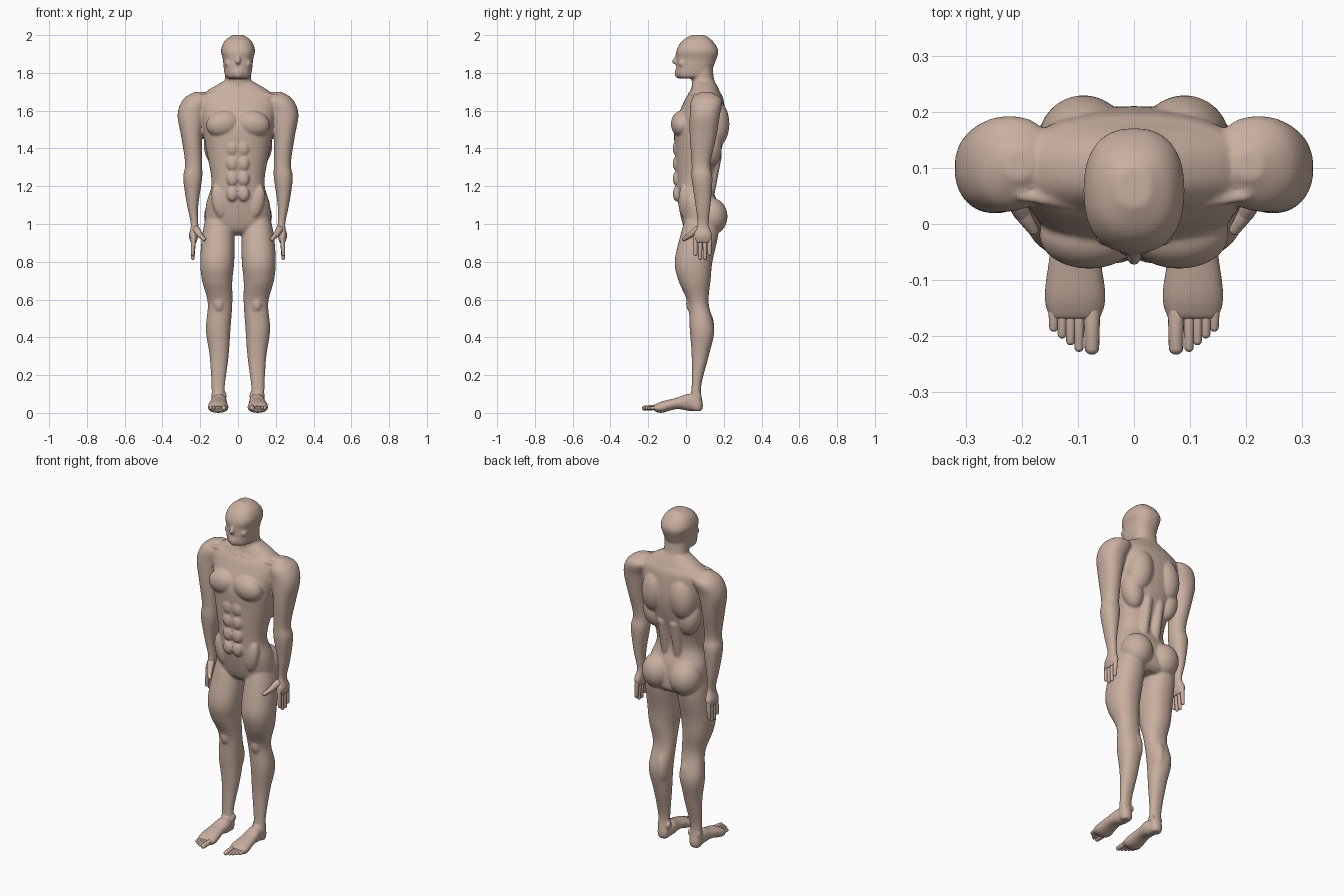
import bpy, bmesh, math
from mathutils import Vector, Matrix

if "Cube" in bpy.data.objects:
    bpy.data.objects.remove(bpy.data.objects["Cube"], do_unlink=True)

skin = bpy.data.materials.new("warm tan skin")
skin.use_nodes = True
tan = (.58, .43, .35, 1)
skin.diffuse_color = tan
skin.node_tree.nodes["Principled BSDF"].inputs["Base Color"].default_value = tan
sides = {"left": 1, "right": -1}


def smooth_rows(rows, steps=6):
    """Catmull-Rom interpolation between the given sections."""
    rows = [Vector(row) for row in rows]
    padded = [rows[0], *rows, rows[-1]]
    out = []
    for before, start, end, after in zip(padded, padded[1:], padded[2:], padded[3:]):
        leave, arrive = (end - before) / 2, (after - start) / 2
        for step in range(steps):
            t = step / steps
            ease = t * t * (3 - 2 * t)
            out.append(start.lerp(end, ease) + leave * t * (1 - t) ** 2
                       - arrive * t * t * (1 - t))
    return out + [rows[-1]]


def rounded(angle_part, power):
    return math.copysign(abs(angle_part) ** (2 / power), angle_part)


def loft(bm, sections, side=1, power=2.2, along_y=False, count=32):
    """Skin rounded sections, each: position, low u, high u, low v, high v."""
    rings = []
    for pos, u_low, u_high, v_low, v_high in smooth_rows(sections.values()):
        ring = []
        for k in range(count):
            angle = math.tau * k / count
            u = (u_low + u_high + (u_high - u_low) * rounded(math.cos(angle), power)) / 2
            v = (v_low + v_high + (v_high - v_low) * rounded(math.sin(angle), power)) / 2
            ring.append(bm.verts.new((side * u, pos, v) if along_y else (side * u, v, pos)))
        rings.append(ring)
    faces = [bm.faces.new(rings[0]), bm.faces.new(rings[-1])]
    for low, high in zip(rings, rings[1:]):
        for k in range(count):
            faces.append(bm.faces.new((low[k], low[k - 1], high[k - 1], high[k])))
    bmesh.ops.recalc_face_normals(bm, faces=faces)


def centred(sections):
    """Expand position, half width, front, back into full sections."""
    return {name: (pos, -half, half, front, back)
            for name, (pos, half, front, back) in sections.items()}


def muscle(bm, centre, size, side=1, tilt=0):
    """Ellipsoid tilted about the y axis."""
    x, y, z = centre
    matrix = (Matrix.Translation((side * x, y, z)) @ Matrix.Rotation(side * tilt, 4, 'Y')
              @ Matrix.Diagonal((*size, 1)))
    bmesh.ops.create_uvsphere(bm, u_segments=24, v_segments=16, radius=1, matrix=matrix)


def rod(bm, start, end, start_radius, end_radius, side=1):
    """Round-ended tapered rod."""
    mirror = Vector((side, 1, 1))
    start, end = Vector(start) * mirror, Vector(end) * mirror
    turn = (end - start).to_track_quat('Z', 'Y')
    ball = bmesh.ops.create_uvsphere(bm, u_segments=16, v_segments=13, radius=1)
    for vert in ball["verts"]:
        if vert.co.z > 0:
            vert.co = end + turn @ vert.co * end_radius
        else:
            vert.co = start + turn @ vert.co * start_radius


def finish(bm, name):
    mesh = bpy.data.meshes.new(name)
    bm.to_mesh(mesh)
    bm.free()
    mesh.materials.append(skin)
    mesh.polygons.foreach_set("use_smooth", [True] * len(mesh.polygons))
    part = bpy.data.objects.new(name, mesh)
    bpy.context.collection.objects.link(part)
    return part


body = bmesh.new()

# Trunk, neck and head
loft(body, centred({
    "crotch": (.94, .12, .03, .15),
    "hip": (.98, .17, -.01, .18),
    "pelvis": (1.1, .17, -.04, .17),
    "waist": (1.22, .14, -.05, .14),
    "ribs": (1.4, .17, -.06, .19),
    "chest": (1.52, .19, -.06, .21),
    "collar": (1.65, .21, -.01, .2),
    "shoulder line": (1.7, .17, .02, .18),
    "neck base": (1.76, .07, .04, .15),
}), power=2.3)
loft(body, centred({
    "root": (1.66, .08, .03, .18),
    "throat": (1.76, .07, .03, .15),
    "skull base": (1.84, .07, .02, .14),
}))
loft(body, centred({
    "chin": (1.77, .05, -.03, .05),
    "jaw": (1.79, .07, -.05, .12),
    "cheek": (1.87, .08, -.05, .16),
    "forehead": (1.92, .09, -.05, .17),
    "hairline": (1.97, .07, -.02, .14),
    "crown": (2, .03, .03, .1),
}), power=2.4)
rod(body, (0, -.04, 1.9), (0, -.06, 1.86), .01, .014)
muscle(body, centre=(0, -.04, 1.8), size=(.03, .02, .03))

leg = {
    "groin": (1.04, .04, .17, 0, .17),
    "upper thigh": (.94, .02, .19, -.03, .17),
    "thigh": (.8, .02, .2, -.06, .14),
    "lower thigh": (.7, .03, .19, -.04, .13),
    "knee": (.58, .03, .16, .01, .12),
    "calf": (.44, .04, .17, .02, .15),
    "shin": (.3, .05, .15, .03, .12),
    "ankle": (.14, .07, .14, .03, .08),
    "heel": (.04, .07, .14, .02, .09),
    "heel pad": (.01, .08, .13, .04, .08),
}
foot = {
    "heel": (.08, .08, .13, .01, .06),
    "instep": (.02, .06, .14, .01, .1),
    "arch": (-.05, .06, .15, .02, .08),
    "ball": (-.13, .05, .16, 0, .06),
    "toe line": (-.17, .06, .15, .01, .04),
}
arm = {
    "shoulder top": (1.7, .18, .23, .08, .13),
    "shoulder": (1.66, .14, .29, .03, .19),
    "deltoid": (1.58, .17, .32, .02, .18),
    "biceps": (1.46, .19, .3, .02, .16),
    "elbow": (1.32, .19, .28, .03, .13),
    "forearm": (1.24, .19, .29, .03, .14),
    "lower forearm": (1.1, .21, .27, .05, .13),
    "wrist": (1, .21, .25, .06, .12),
    "palm": (.94, .21, .26, .04, .14),
    "knuckles": (.9, .22, .25, .05, .13),
}

for side in sides.values():
    # Limbs
    loft(body, leg, side)
    loft(body, foot, side, along_y=True)
    loft(body, arm, side)
    # Chest, abdomen and collar
    muscle(body, centre=(.08, -.02, 1.53), size=(.09, .06, .07), side=side, tilt=.2)
    for row in range(4):
        muscle(body, centre=(.03, -.05, 1.16 + .08 * row), size=(.03, .02, .04), side=side)
    muscle(body, centre=(.1, -.01, 1.12), size=(.04, .03, .09), side=side, tilt=.2)
    rod(body, (.02, .02, 1.69), (.2, .05, 1.68), .01, .01, side)
    # Shoulder blade, flank, spine column and buttock
    muscle(body, centre=(.09, .15, 1.53), size=(.08, .08, .13), side=side, tilt=-.1)
    muscle(body, centre=(.12, .13, 1.4), size=(.06, .06, .1), side=side, tilt=.2)
    rod(body, (.04, .12, 1.15), (.04, .16, 1.36), .03, .03, side)
    muscle(body, centre=(.09, .13, 1.04), size=(.09, .09, .1), side=side)
    # Kneecap, calf and ankle bones
    muscle(body, centre=(.1, .03, .58), size=(.03, .03, .05), side=side)
    muscle(body, centre=(.08, .1, .45), size=(.04, .05, .1), side=side)
    for x in (.07, .13):
        muscle(body, centre=(x, .06, .09), size=(.01, .02, .02), side=side)
    # Brow and cheekbone
    rod(body, (.01, -.04, 1.9), (.05, -.03, 1.9), .015, .01, side)
    muscle(body, centre=(.05, -.02, 1.85), size=(.02, .02, .02), side=side)

# Blend the parts into one skin
figure = finish(body, "body")
blend = figure.modifiers.new("blend", 'REMESH')
blend.mode = 'VOXEL'
blend.voxel_size = .006
blend.use_smooth_shade = True
soften = figure.modifiers.new("soften", 'SMOOTH')
soften.factor = .5
soften.iterations = 6

for label, side in sides.items():
    # Fingers, middle pair longest, and thumb
    hand = bmesh.new()
    for finger in range(4):
        y = .05 + .025 * finger
        tip = .82 if finger in (1, 2) else .84
        rod(hand, (.235, y, .93), (.24, y, tip), .013, .01, side)
    rod(hand, (.22, .06, .97), (.2, .02, .94), .02, .015, side)
    rod(hand, (.2, .02, .94), (.18, -.01, .92), .015, .01, side)
    finish(hand, label + "_fingers")
    # Toes, shorter towards the outside
    toes = bmesh.new()
    rod(toes, (.075, -.15, .03), (.075, -.22, .025), .015, .013, side)
    for toe in range(4):
        x = .098 + .015 * toe
        rod(toes, (x, -.15, .03), (x, .012 * toe - .22, .025), .01, .008, side)
    finish(toes, label + "_toes")
